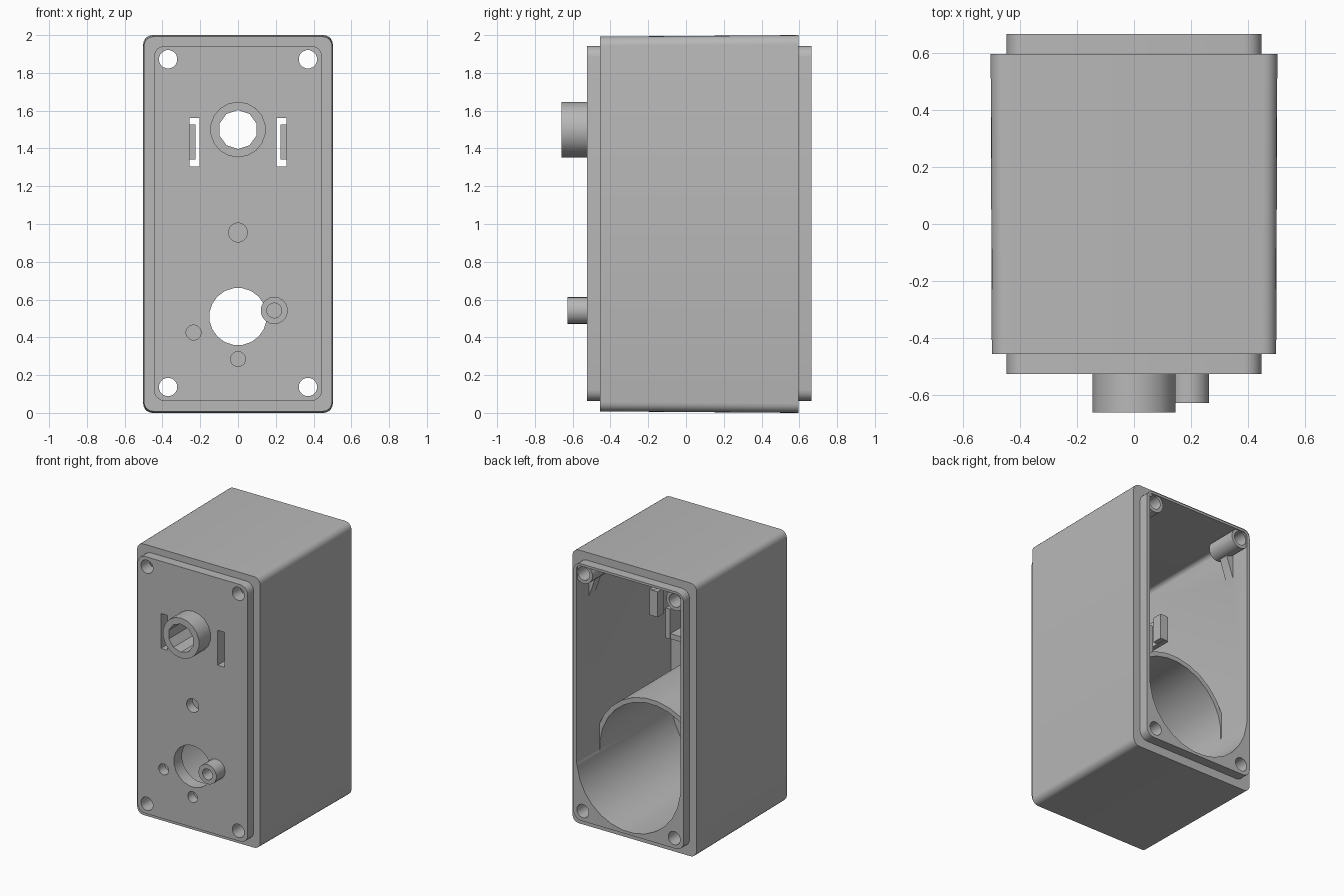
import bpy, bmesh, math

if "Cube" in bpy.data.objects:
    bpy.data.objects.remove(bpy.data.objects["Cube"])

grey = bpy.data.materials.new("plain_grey")
grey.use_nodes = True
grey.diffuse_color = (0.48, 0.48, 0.48, 1)
grey.node_tree.nodes["Principled BSDF"].inputs["Base Color"].default_value = grey.diffuse_color


def circle(x, z, r, n=20):
    return [(x + r * math.cos(math.tau * (i + 0.5) / n),
             z + r * math.sin(math.tau * (i + 0.5) / n)) for i in range(n)]


def rounded(x0, x1, z0, z1, r, seg=5):
    pts = []
    corners = [(x1 - r, z1 - r), (x0 + r, z1 - r), (x0 + r, z0 + r), (x1 - r, z0 + r)]
    for k, (cx, cz) in enumerate(corners):
        for i in range(seg + 1):
            a = math.pi / 2 * (k + i / seg)
            pts.append((cx + r * math.cos(a), cz + r * math.sin(a)))
    return pts


def rect(x0, x1, z0, z1):
    return [(x0, z0), (x1, z0), (x1, z1), (x0, z1)]


def prism(name, pts, y0, y1, inset=0.0):
    """Extrude an x-z outline from y0 to y1; inset draws in the front end."""
    bm = bmesh.new()
    front = [bm.verts.new((x * (1 - inset), y0, 1 + (z - 1) * (1 - inset))) for x, z in pts]
    back = [bm.verts.new((x, y1, z)) for x, z in pts]
    bm.faces.new(front)
    bm.faces.new(back[::-1])
    for i in range(len(pts)):
        j = (i + 1) % len(pts)
        bm.faces.new((front[i], back[i], back[j], front[j]))
    bmesh.ops.recalc_face_normals(bm, faces=bm.faces)
    me = bpy.data.meshes.new(name)
    bm.to_mesh(me)
    bm.free()
    me.materials.append(grey)
    ob = bpy.data.objects.new(name, me)
    bpy.context.collection.objects.link(ob)
    return ob


housing = prism("housing", rounded(-0.502, 0.502, 0, 2, 0.05), -0.455, 0.595, 0.008)


def combine(op, pts, y0, y1):
    tool = prism("tool", pts, y0, y1)
    tool.hide_render = True
    mod = housing.modifiers.new("shape", "BOOLEAN")
    mod.operation = op
    mod.solver = "EXACT"
    mod.object = tool
    bpy.context.view_layer.objects.active = housing
    bpy.ops.object.modifier_apply(modifier=mod.name)
    bpy.data.objects.remove(tool)


def add(pts, y0, y1):
    combine("UNION", pts, y0, y1)


def cut(pts, y0, y1):
    combine("DIFFERENCE", pts, y0, y1)


# Raised front panel and rear lip
lip = rounded(-0.446, 0.446, 0.063, 1.943, 0.06)
add(lip, -0.525, -0.40)
add(lip, 0.50, 0.665)

# Hollow upper chamber, then the round tube in the lower half
cut(rounded(-0.421, 0.421, 0.45, 1.926, 0.03), -0.43, 0.75)
add(circle(0, 0.5, 0.452, 28), -0.44, 0.40)
cut(circle(0, 0.5, 0.418, 28), -0.432, 0.76)

# Upper rear screw posts with fins running down the side walls
for s in (-1, 1):
    add(circle(s * 0.37, 1.87, 0.072, 16), 0.42, 0.655)
    add([(s * 0.425, 1.63), (s * 0.43, 1.86), (s * 0.345, 1.86)], 0.45, 0.52)

# Large front opening and the nozzle barrel
cut(circle(0, 0.51, 0.152, 20), -0.6, -0.41)
add(circle(0, 1.5, 0.147, 18), -0.66, -0.48)
cut(circle(0, 1.5, 0.103, 10), -0.7, -0.41)

# Slots with spring clips behind them
for s in (-1, 1):
    cut(rect(s * 0.203, s * 0.257, 1.305, 1.56), -0.6, -0.41)
    add(rect(s * 0.26, s * 0.295, 1.34, 1.53), -0.45, 0.0)
    add(rect(s * 0.226, s * 0.28, 1.342, 1.528), -0.07, 0.005)

# U-shaped cradle behind the barrel
for s in (-1, 1):
    add(rect(s * 0.135, s * 0.172, 1.20, 1.42), -0.45, -0.01)
add(rect(-0.16, 0.16, 1.202, 1.24), -0.45, -0.012)

# Small spigot beside the large opening, with blind holes
add(circle(0.192, 0.542, 0.072, 18), -0.627, -0.436)
cut(circle(0.192, 0.542, 0.04, 14), -0.7, -0.48)
for x, z, r in ((0, 0.955, 0.05), (-0.235, 0.425, 0.04), (0, 0.285, 0.04)):
    cut(circle(x, z, r, 16), -0.6, -0.455)

# Corner screw holes through the full depth
for x in (-0.37, 0.37):
    for z in (0.137, 1.872):
        cut(circle(x, z, 0.049, 16), -0.7, 0.8)

for ob in bpy.context.selected_objects:
    ob.select_set(False)
housing.select_set(True)
bpy.context.view_layer.objects.active = housing
bpy.ops.object.shade_smooth_by_angle(angle=math.radians(30))
